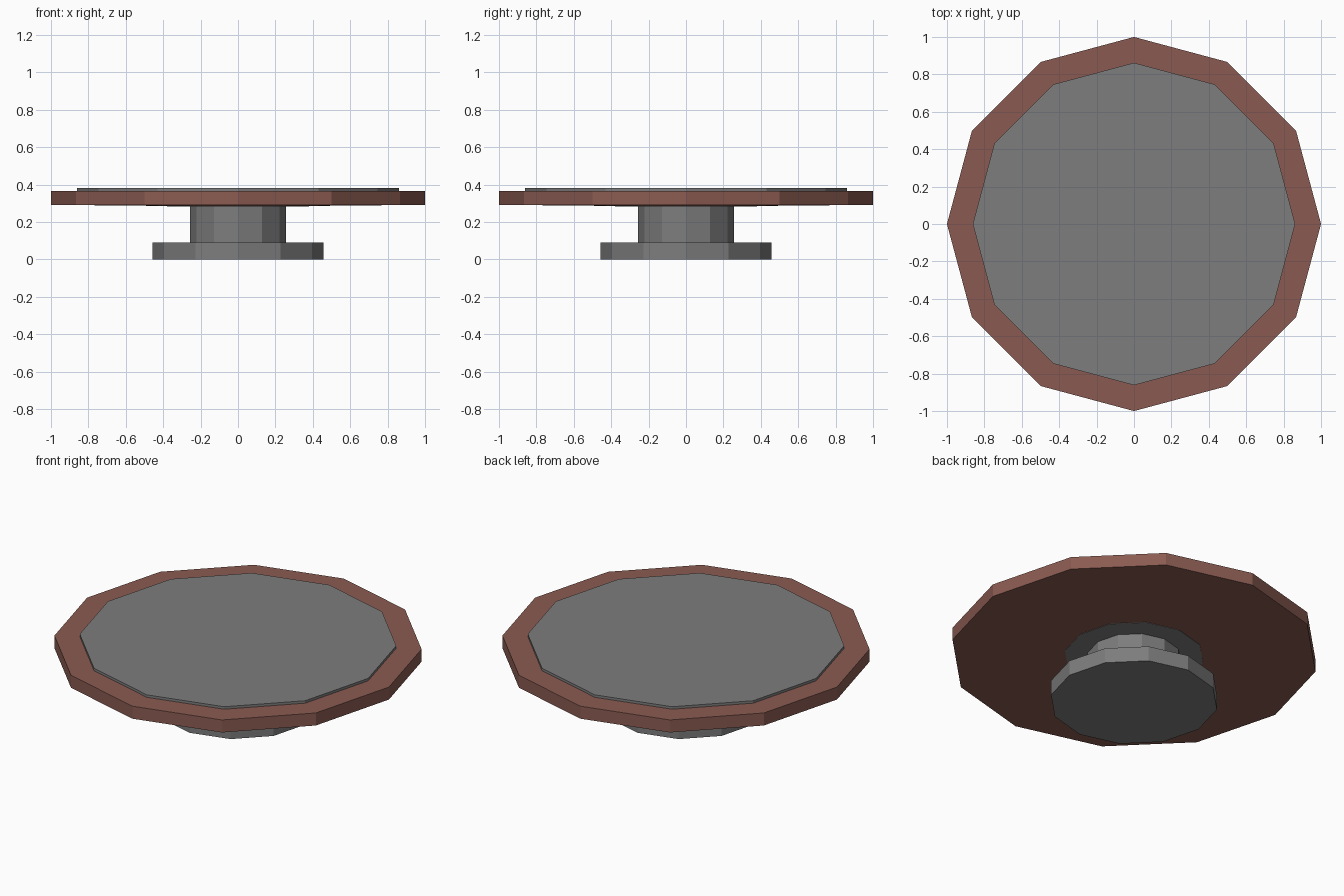
import bpy, bmesh, math

if "Cube" in bpy.data.objects:
    bpy.data.objects.remove(bpy.data.objects["Cube"])

SIDES = 12

def material(name, rgb):
    m = bpy.data.materials.new(name)
    m.diffuse_color = (*rgb, 1.0)
    m.use_nodes = True
    m.node_tree.nodes["Principled BSDF"].inputs["Base Color"].default_value = m.diffuse_color
    return m

grey = material("grey metal", (0.205, 0.205, 0.205))
brown = material("reddish brown", (0.255, 0.105, 0.083))

def lathe(name, profile, mat):
    """Closed 12-sided solid from (radius, z) rings, listed bottom to top."""
    bm = bmesh.new()
    rings = []
    for r, z in profile:
        rings.append([bm.verts.new((r * math.cos(2 * math.pi * i / SIDES),
                                    r * math.sin(2 * math.pi * i / SIDES), z))
                      for i in range(SIDES)])
    for a, b in zip(rings, rings[1:]):
        for i in range(SIDES):
            j = (i + 1) % SIDES
            bm.faces.new((a[i], a[j], b[j], b[i]))
    bm.faces.new(rings[-1])
    bm.faces.new(rings[0][::-1])
    bmesh.ops.recalc_face_normals(bm, faces=bm.faces[:])
    me = bpy.data.meshes.new(name)
    bm.to_mesh(me)
    bm.free()
    me.materials.append(mat)
    ob = bpy.data.objects.new(name, me)
    bpy.context.collection.objects.link(ob)
    return ob

# Foot and column in one solid, flaring into a thin flange under the disc
lathe("pedestal", [(0.457, 0), (0.457, 0.09), (0.256, 0.09), (0.256, 0.284),
                   (0.38, 0.284), (0.38, 0.29)], grey)

# Wide disc with a very slightly dished underside
lathe("disc", [(0.38, 0.286), (1.0, 0.292), (1.0, 0.367)], brown)

# Thin plate on top
lathe("top_plate", [(0.862, 0.365), (0.862, 0.382)], grey)
